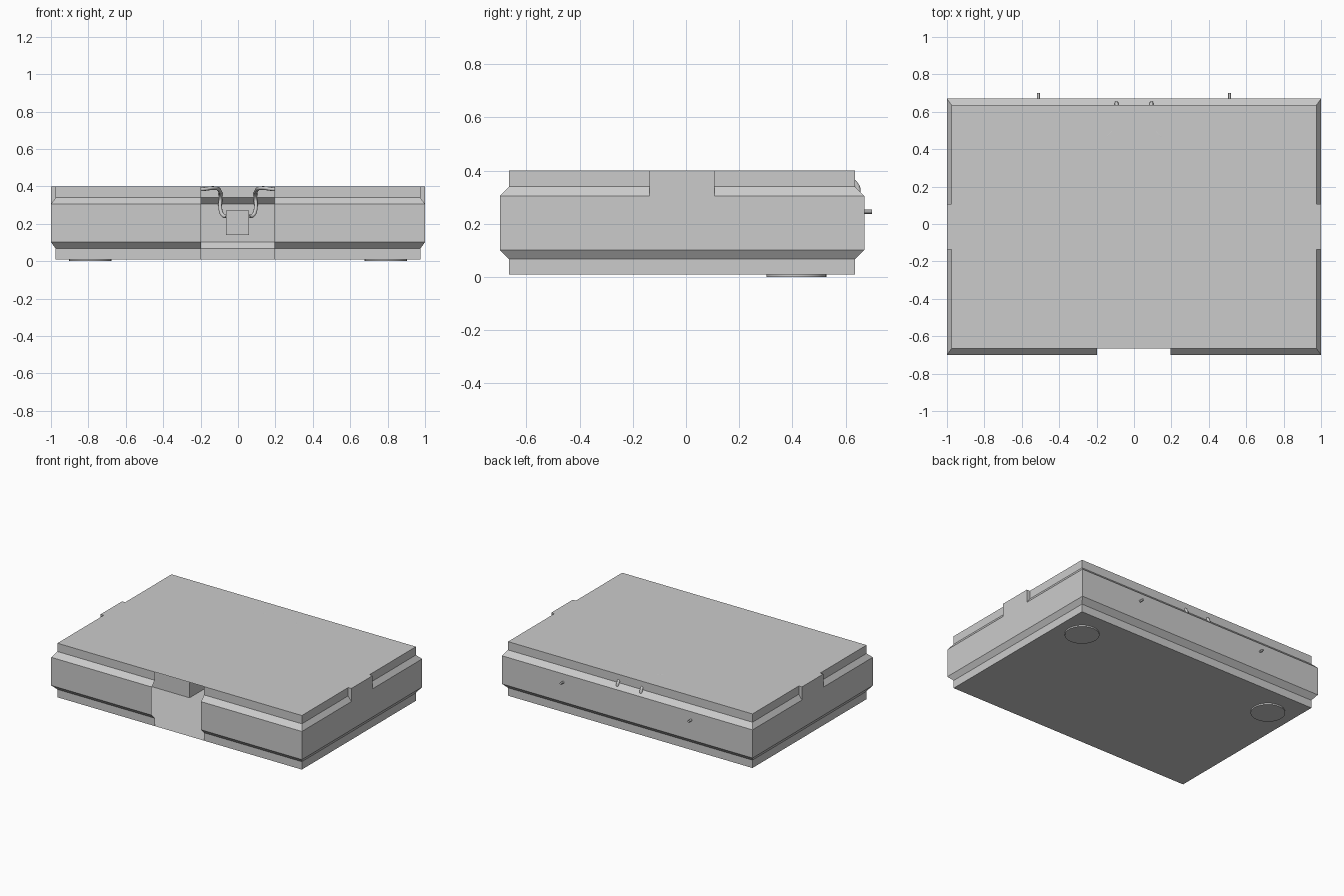
import bpy, bmesh, math
from mathutils import Vector

if "Cube" in bpy.data.objects:
    bpy.data.objects.remove(bpy.data.objects["Cube"])


def finish(name, bm):
    mesh = bpy.data.meshes.new(name)
    bm.to_mesh(mesh)
    bm.free()
    obj = bpy.data.objects.new(name, mesh)
    bpy.context.collection.objects.link(obj)
    return obj


def box(name, lo, hi):
    bm = bmesh.new()
    bmesh.ops.create_cube(bm, size=1)
    lo, hi = Vector(lo), Vector(hi)
    for v in bm.verts:
        v.co = (lo + hi) / 2 + v.co * (hi - lo)
    return finish(name, bm)


def cylinder(name, center, radius, depth, sides, rot=(0, 0, 0)):
    bpy.ops.mesh.primitive_cylinder_add(vertices=sides, radius=radius, depth=depth,
                                        location=center, rotation=rot)
    obj = bpy.context.object
    obj.name = name
    bpy.ops.object.shade_smooth_by_angle()
    return obj


# Thin case shell: stepped, bevelled rings with an opening in the front wall
# (height, inset in x, inset in y)
levels = [(0.01, 0.025, 0.035), (0.067, 0.025, 0.035), (0.102, 0, 0),
          (0.305, 0, 0), (0.34, 0.025, 0.035), (0.40, 0.025, 0.035)]
bm = bmesh.new()
rings = []
for z, ix, iy in levels:
    hx, yf, yb = 1 - ix, -0.70 + iy, 0.67 - iy
    rings.append([bm.verts.new((x, y, z)) for x, y in
                  ((-hx, yf), (-0.198, yf), (0.195, yf), (hx, yf), (hx, yb), (-hx, yb))])
for a, b in zip(rings, rings[1:]):
    for i in range(6):
        if i != 1:
            j = (i + 1) % 6
            bm.faces.new((a[i], a[j], b[j], b[i]))
bm.faces.new(rings[0][::-1])
bm.faces.new(rings[-1])
finish("case_shell", bm)

# Plate deep inside, seen through the front opening
box("inner_plate", (-0.065, 0.59, 0.14), (0.06, 0.62, 0.27))

for side, s in (("left", -1), ("right", 1)):
    # Block filling the step at the middle of each side
    xs = sorted((s * 0.975, s * 1.0))
    box(side + "_side_block", (xs[0], -0.137, 0.305), (xs[1], 0.107, 0.40))

    # Box standing inside the case
    xs = sorted((s * 0.26, s * 0.96))
    box(side + "_inner_box", (xs[0], -0.18, 0.012), (xs[1], 0.22, 0.28))

    # Round foot and rear peg
    cylinder(side + "_foot", (s * 0.79, 0.415, 0.005), 0.113, 0.01, 32)
    cylinder(side + "_rear_peg", (s * 0.51, 0.66, 0.245), 0.008, 0.08, 12,
             (math.pi / 2, 0, 0))

    # Cable from the inner plate up along the back and under the lid
    path = [(0.06, 0.605, 0.24), (0.08, 0.62, 0.245), (0.095, 0.635, 0.285),
            (0.093, 0.643, 0.34), (0.097, 0.58, 0.375), (0.13, 0.48, 0.391),
            (0.20, 0.45, 0.384), (0.42, 0.50, 0.382), (0.62, 0.55, 0.389)]
    curve = bpy.data.curves.new(side + "_cable", "CURVE")
    curve.dimensions = "3D"
    curve.bevel_depth = 0.01
    curve.bevel_resolution = 2
    curve.resolution_u = 6
    curve.use_fill_caps = True
    spline = curve.splines.new("BEZIER")
    spline.bezier_points.add(len(path) - 1)
    for p, (x, y, z) in zip(spline.bezier_points, path):
        p.co = (s * x, y, z)
        p.handle_left_type = p.handle_right_type = "AUTO"
    bpy.context.collection.objects.link(bpy.data.objects.new(side + "_cable", curve))
